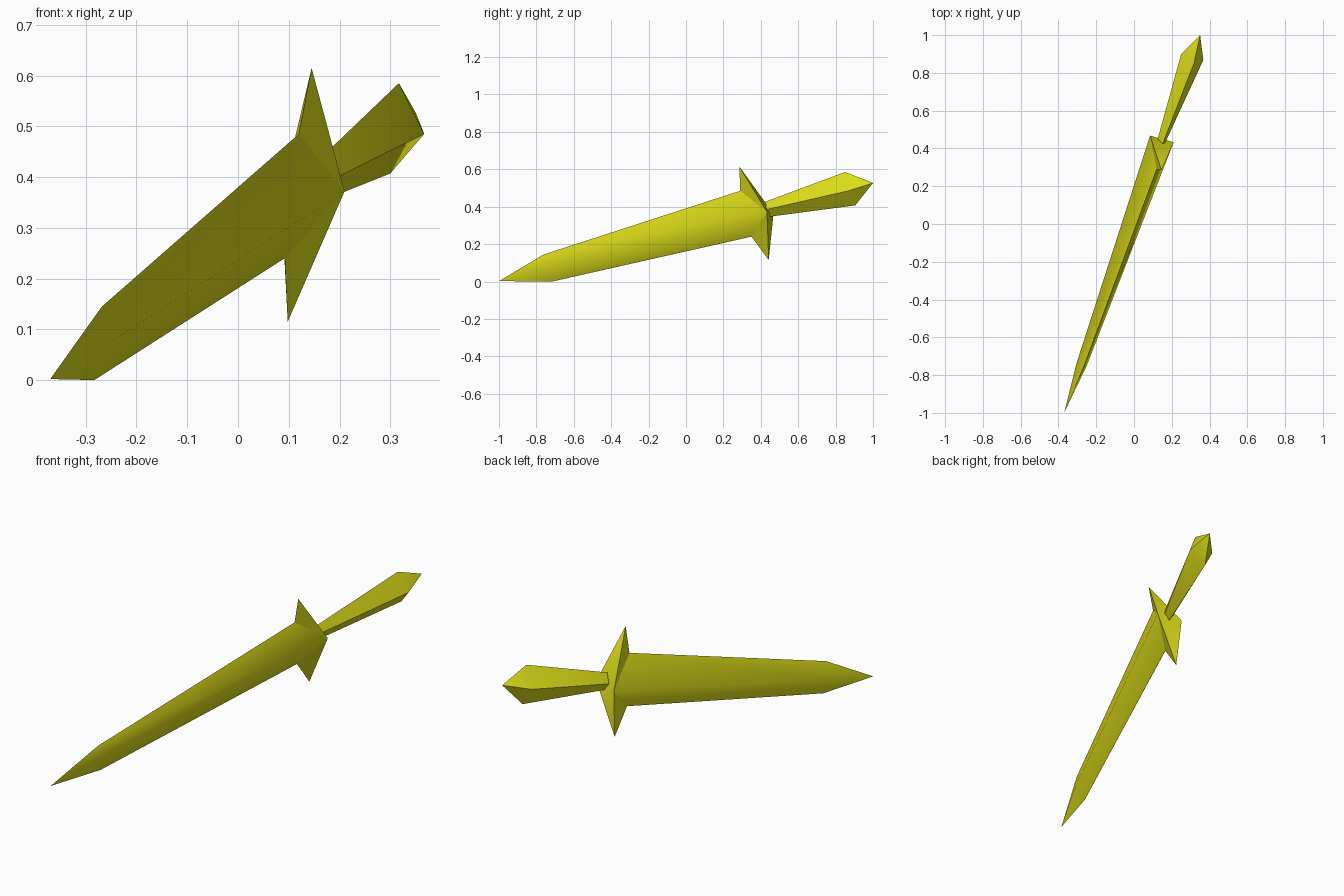
import bpy, bmesh, math

if "Cube" in bpy.data.objects:
    bpy.data.objects.remove(bpy.data.objects["Cube"])

gold = bpy.data.materials.new("yellow")
gold.diffuse_color = (0.72, 0.72, 0.01, 1)
gold.use_nodes = True
gold.node_tree.nodes["Principled BSDF"].inputs["Base Color"].default_value = gold.diffuse_color


def build(name, verts, faces):
    """Make a smooth-by-angle object with outward normals."""
    me = bpy.data.meshes.new(name)
    me.from_pydata(verts, [], faces)
    bm = bmesh.new()
    bm.from_mesh(me)
    bmesh.ops.recalc_face_normals(bm, faces=bm.faces)
    bm.to_mesh(me)
    bm.free()
    me.materials.append(gold)
    ob = bpy.data.objects.new(name, me)
    bpy.context.collection.objects.link(ob)
    bpy.ops.object.select_all(action='DESELECT')
    ob.select_set(True)
    bpy.context.view_layer.objects.active = ob
    bpy.ops.object.shade_smooth_by_angle(angle=math.radians(52))
    return ob


def spike(name, tip, ring, root, cap):
    """Four-sided shaft from a root ring through a wider ring to a point."""
    faces = []
    for i in range(4):
        j = (i + 1) % 4
        faces += [(0, 1 + i, 1 + j), (1 + i, 5 + i, 5 + j, 1 + j)]
    if cap:
        faces.append((5, 6, 7, 8))
    return build(name, [tip] + ring + root, faces)


# rings run: upper edge, right ridge, lower edge, left ridge
guard_ring = [(0.12, 0.29, 0.485), (0.21, 0.433, 0.372),
              (0.092, 0.35, 0.24), (0.085, 0.468, 0.362)]

# blade, its ridges running into the sides of the guard
spike("blade", (-0.37, -1.0, 0.002),
      [(-0.268, -0.76, 0.145), (-0.25, -0.75, 0.075),
       (-0.283, -0.715, 0.0), (-0.302, -0.73, 0.07)],
      guard_ring, False)

# guard: two swept points, folded across the back
build("guard", guard_ring + [(0.145, 0.285, 0.615), (0.098, 0.442, 0.115)],
      [(4, 0, 1), (4, 3, 0), (5, 1, 2), (5, 2, 3), (4, 1, 3), (5, 3, 1)])

# handle flaring out to a pointed pommel
spike("handle", (0.35, 1.0, 0.527),
      [(0.317, 0.85, 0.585), (0.367, 0.868, 0.485),
       (0.30, 0.905, 0.407), (0.25, 0.90, 0.495)],
      [(0.152, 0.425, 0.427), (0.165, 0.43, 0.385),
       (0.15, 0.45, 0.347), (0.125, 0.45, 0.385)], True)
